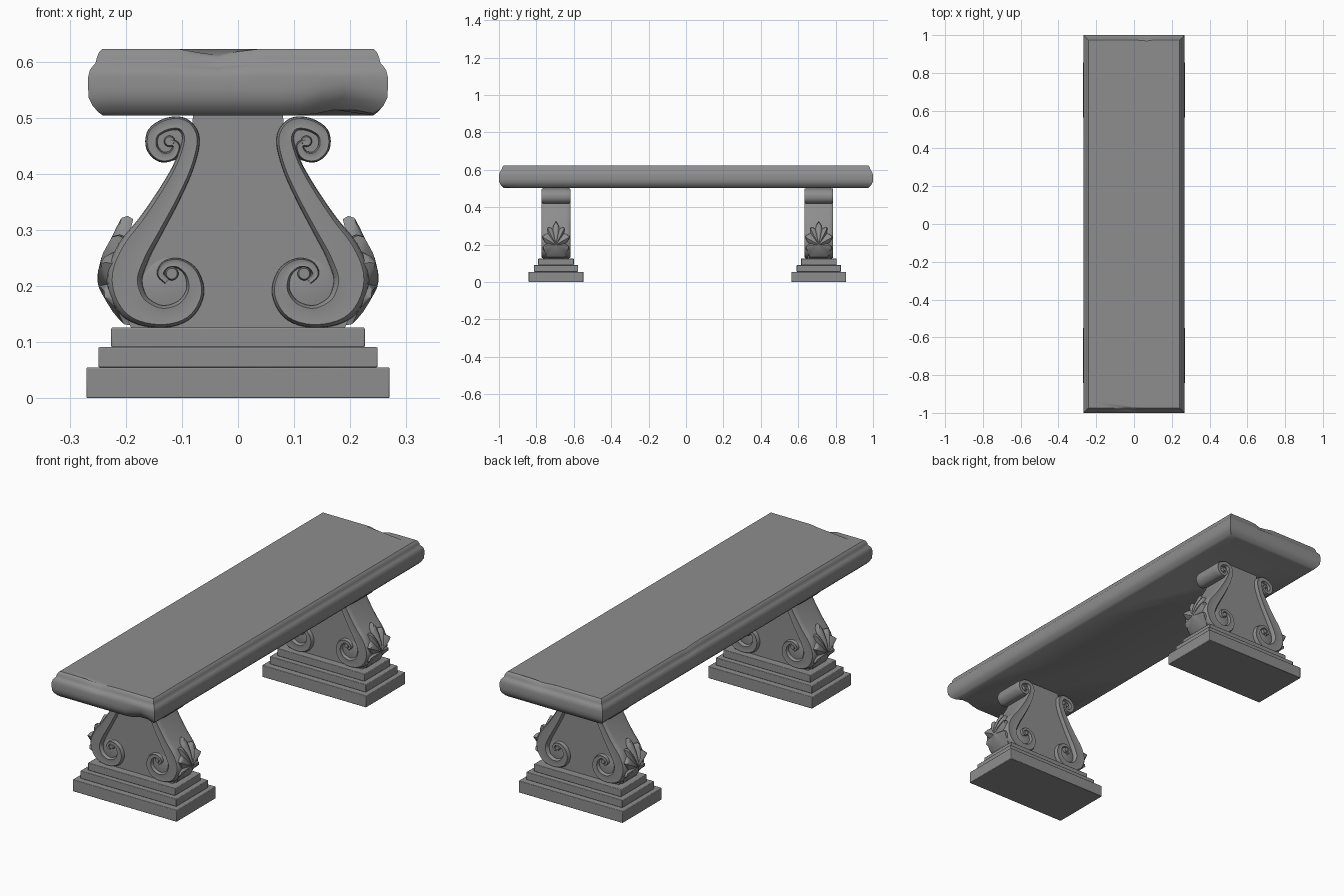
import bpy, bmesh, math
from mathutils import Vector

if "Cube" in bpy.data.objects:
    bpy.data.objects.remove(bpy.data.objects["Cube"])

stone = bpy.data.materials.new("grey stone")
stone.diffuse_color = (0.27, 0.27, 0.27, 1)
stone.use_nodes = True
stone.node_tree.nodes["Principled BSDF"].inputs["Base Color"].default_value = stone.diffuse_color
LEG_Y = (-0.695, 0.71)


def finish(bm, name, angle=35, bevel=0):
    bmesh.ops.recalc_face_normals(bm, faces=bm.faces)
    me = bpy.data.meshes.new(name)
    bm.to_mesh(me)
    bm.free()
    me.materials.append(stone)
    me.shade_smooth()
    me.set_sharp_from_angle(angle=math.radians(angle))
    ob = bpy.data.objects.new(name, me)
    bpy.context.collection.objects.link(ob)
    if bevel:
        mod = ob.modifiers.new("soft edge", 'BEVEL')
        mod.width, mod.segments = bevel, 2
    return ob


def both_ends(ob):
    """Place a leg part at the front leg and a linked copy at the back leg."""
    name = ob.name
    ob.name = "front_" + name
    ob.location.y = LEG_Y[0]
    twin = ob.copy()
    twin.name = "back_" + name
    twin.location.y = LEG_Y[1]
    bpy.context.collection.objects.link(twin)


def loft(bm, rings, caps=True):
    vs = [[bm.verts.new(p) for p in r] for r in rings]
    n = len(vs[0])
    for a, b in zip(vs, vs[1:]):
        for i in range(n):
            bm.faces.new((a[i], a[(i + 1) % n], b[(i + 1) % n], b[i]))
    if caps:
        bm.faces.new(vs[0])
        bm.faces.new(vs[-1])


def smooth_path(pts, steps=5):
    """Catmull-Rom interpolation of tuples."""
    P = [Vector(p) for p in pts]
    P = [2 * P[0] - P[1]] + P + [2 * P[-1] - P[-2]]
    out = []
    for i in range(1, len(P) - 2):
        a, b, c, d = P[i - 1:i + 3]
        for k in range(steps):
            t = k / steps
            out.append(0.5 * (2 * b + (c - a) * t + (2 * a - 5 * b + 4 * c - d) * t * t
                              + (3 * b - a - 3 * c + d) * t ** 3))
    return out + [P[-2]]


# Seat slab: moulded edge swept round a rectangle, with a few worn chips
def rect_ring(inset, z, nx=14, ny=50):
    hx, hy = 0.267 - inset, 1.0 - inset
    c = [(-hx, -hy), (hx, -hy), (hx, hy), (-hx, hy)]
    ring = []
    for i, n in enumerate((nx, ny, nx, ny)):
        a, b = Vector(c[i]), Vector(c[(i + 1) % 4])
        ring += [(*a.lerp(b, k / n), z) for k in range(n)]
    return ring


bm = bmesh.new()
edge = [(.026, .504), (.018, .510), (.008, .521), (.001, .535), (0, .55), (0, .573),
        (.003, .585), (.009, .593), (.013, .597), (.015, .606), (.019, .616), (.025, .622)]
loft(bm, [rect_ring(*e) for e in edge])
chips = [((.19, -1, .505), .07, .018), ((-.04, -.975, .625), .06, .012),
         ((.06, .98, .625), .05, .010), ((-.26, .35, .625), .06, .007)]
for v in bm.verts:
    for c, r, depth in chips:
        d = (v.co - Vector(c)).length
        if d < r:
            k = depth * (1 - d / r)
            v.co.z += k if c[2] < .55 else -k
            if abs(c[1]) > .9:
                v.co.y -= math.copysign(k * .7, c[1])
finish(bm, "seat", 40)

# Stepped plinth
bm = bmesh.new()
for hx, hy, z0, z1 in ((.27, .146, 0, .055), (.249, .118, .055, .091), (.226, .095, .091, .126)):
    loft(bm, [[(-hx, -hy, z), (hx, -hy, z), (hx, hy, z), (-hx, hy, z)] for z in (z0, z1)])
both_ends(finish(bm, "leg_plinth", 35, .0025))

# Recessed central panel of the leg
half = [(.19, .125), (.222, .19), (.222, .25), (.185, .30), (.135, .375), (.098, .425), (.085, .45), (.08, .506)]
outline = half + [(-x, z) for x, z in reversed(half)]
bm = bmesh.new()
loft(bm, [[(x, y, z) for x, z in outline] for y in (-.06, .06)])
both_ends(finish(bm, "leg_panel"))

# S-scroll bands: (x, z, width), from the top spiral eye to the bottom one
scroll = [(.122, .458, .012), (.110, .450, .014), (.118, .433, .018), (.138, .431, .020),
          (.153, .448, .022), (.150, .473, .023), (.125, .488, .024), (.098, .487, .026),
          (.084, .462, .032), (.096, .415, .036), (.122, .363, .042), (.155, .308, .050),
          (.187, .258, .062), (.202, .210, .064), (.184, .165, .058), (.140, .146, .042),
          (.098, .156, .040), (.077, .188, .034), (.083, .222, .026), (.105, .240, .019),
          (.128, .238, .016), (.138, .222, .014), (.126, .208, .012)]
section = [(-1, .055), (-.94, .068), (-.7, .077), (0, .075), (.7, .077), (.94, .068), (1, .055)]
section += [(u, -h) for u, h in reversed(section)]
path = smooth_path(scroll)
bm = bmesh.new()
for s in (1, -1):
    rings = []
    for i, p in enumerate(path):
        t = path[min(i + 1, len(path) - 1)] - path[max(i - 1, 0)]
        n = Vector((-t.y, t.x)).normalized()
        rings.append([(s * (p.x + n.x * u * p.z / 2), h, p.y + n.y * u * p.z / 2) for u, h in section])
    loft(bm, rings)
both_ends(finish(bm, "leg_scroll_bands", 50))

# Solid cores filling the scrolls, with raised eyes
bm = bmesh.new()
for s in (1, -1):
    for cx, cz, r, h in ((.122, .459, .036, .064), (.118, .195, .058, .064),
                         (.122, .458, .010, .076), (.118, .222, .012, .076)):
        loft(bm, [[(s * (cx + q * math.cos(a * math.pi / 12)), y, cz + q * math.sin(a * math.pi / 12))
                   for a in range(24)]
                  for q, y in ((r * .8, -h), (r, -h + .005), (r, h - .005), (r * .8, h))])
both_ends(finish(bm, "leg_scroll_cores"))

# Acanthus leaf: outline (y, z, curl) scaled in rings over a curved profile
lobes = [(0, .325, .004), (.014, .303, 0), (.018, .284, -.008), (.032, .292, .004), (.046, .290, .006),
         (.044, .262, -.010), (.060, .254, .002), (.075, .242, .006), (.062, .217, -.004),
         (.055, .204, -.010), (.067, .192, .002), (.070, .178, .004), (.058, .158, -.006),
         (.052, .130, 0)]
leaf = lobes + [(-y, z, c) for y, z, c in reversed(lobes[1:])]
prof = [(.12, .195), (.15, .217), (.18, .234), (.22, .243), (.25, .237), (.28, .222), (.33, .200)]


def leaf_x(z):
    for (z0, x0), (z1, x1) in zip(prof, prof[1:]):
        if z <= z1:
            return x0 + (x1 - x0) * (z - z0) / (z1 - z0)
    return prof[-1][1]


bm = bmesh.new()
for s in (1, -1):
    rings = []
    for r, off in ((.05, -.022), (.95, -.022), (1, -.010), (.97, 0), (.85, .002),
                   (.65, .004), (.4, .005), (.2, .007), (.05, .010)):
        ring = []
        for y, z, c in leaf:
            zz = .2 + (z - .2) * r
            ring.append((s * (leaf_x(zz) + off + c * r), y * r, zz))
        rings.append(ring)
    loft(bm, rings)
both_ends(finish(bm, "leg_leaves", 45))
